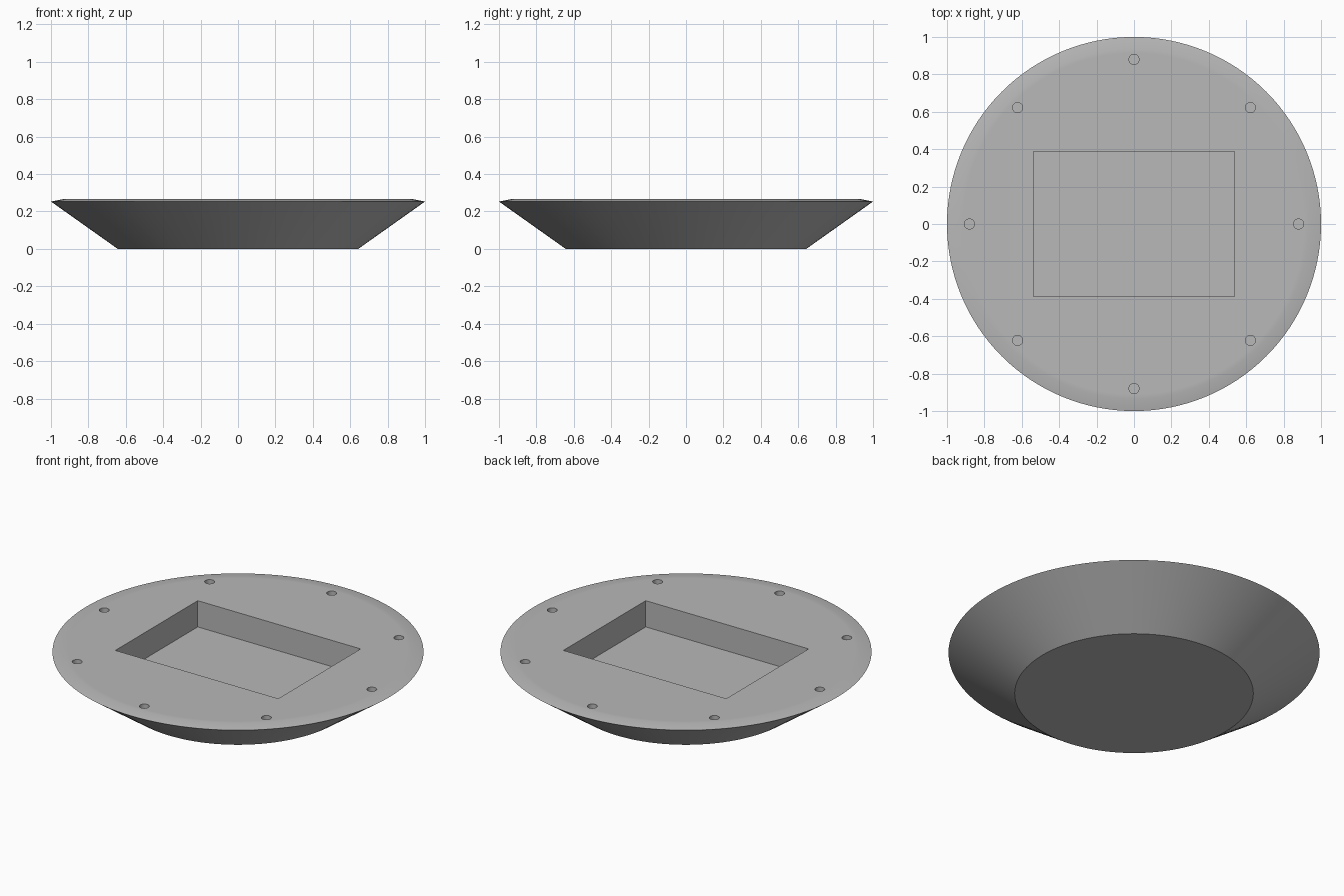
import bpy, bmesh, math
from mathutils import Matrix, Vector

cube = bpy.data.objects.get("Cube")
if cube:
    bpy.data.objects.remove(cube, do_unlink=True)

SEGMENTS = 128
TOP = 0.266
POCKET_FLOOR = 0.11
HOLE_FLOOR = TOP - 0.025

grey = bpy.data.materials.new("plain grey")
grey.use_nodes = True
colour = (0.48, 0.48, 0.48, 1)
grey.diffuse_color = colour
grey.node_tree.nodes["Principled BSDF"].inputs["Base Color"].default_value = colour


def make_object(name, bm):
    bmesh.ops.recalc_face_normals(bm, faces=bm.faces)
    mesh = bpy.data.meshes.new(name)
    bm.to_mesh(mesh)
    bm.free()
    mesh.materials.append(grey)
    obj = bpy.data.objects.new(name, mesh)
    bpy.context.collection.objects.link(obj)
    return obj


# Tapered round body: rings of (radius, height) from base to top
profile = [(0.643, 0), (1, 0.253), (0.935, TOP), (0.912, TOP)]
bm = bmesh.new()
rings = []
for radius, height in profile:
    ring = bmesh.ops.create_circle(bm, segments=SEGMENTS, radius=radius,
                                   matrix=Matrix.Translation((0, 0, height)))
    rings.append(ring["verts"])
for low, high in zip(rings, rings[1:]):
    for i in range(SEGMENTS):
        j = (i + 1) % SEGMENTS
        bm.faces.new((low[i], low[j], high[j], high[i]))
bm.faces.new(rings[0])
bm.faces.new(rings[-1])
body = make_object("tapered_base", bm)

# Cutter for the rectangular pocket and the eight blind screw holes
bm = bmesh.new()
bmesh.ops.create_cube(bm, size=1, matrix=Matrix.Translation((0, 0, POCKET_FLOOR + 0.25))
                      @ Matrix.Diagonal((1.072, 0.774, 0.5, 1)))
for i in range(8):
    angle = i * math.pi / 4
    spot = Vector((0.88 * math.cos(angle), 0.88 * math.sin(angle), HOLE_FLOOR + 0.1))
    bmesh.ops.create_cone(bm, cap_ends=True, segments=32, radius1=0.027, radius2=0.027,
                          depth=0.2, matrix=Matrix.Translation(spot))
cutter = make_object("pocket_and_hole_cutter", bm)
cutter.hide_render = True

# Cut the recesses, then drop the cutter
bpy.ops.object.select_all(action="DESELECT")
body.select_set(True)
bpy.context.view_layer.objects.active = body
cut = body.modifiers.new("recesses", "BOOLEAN")
cut.operation = "DIFFERENCE"
cut.solver = "EXACT"
cut.object = cutter
bpy.ops.object.modifier_apply(modifier=cut.name)
bpy.data.objects.remove(cutter, do_unlink=True)

# Smooth the round walls and rim, keep the hard edges
bpy.ops.object.shade_smooth_by_angle(angle=math.radians(30))
